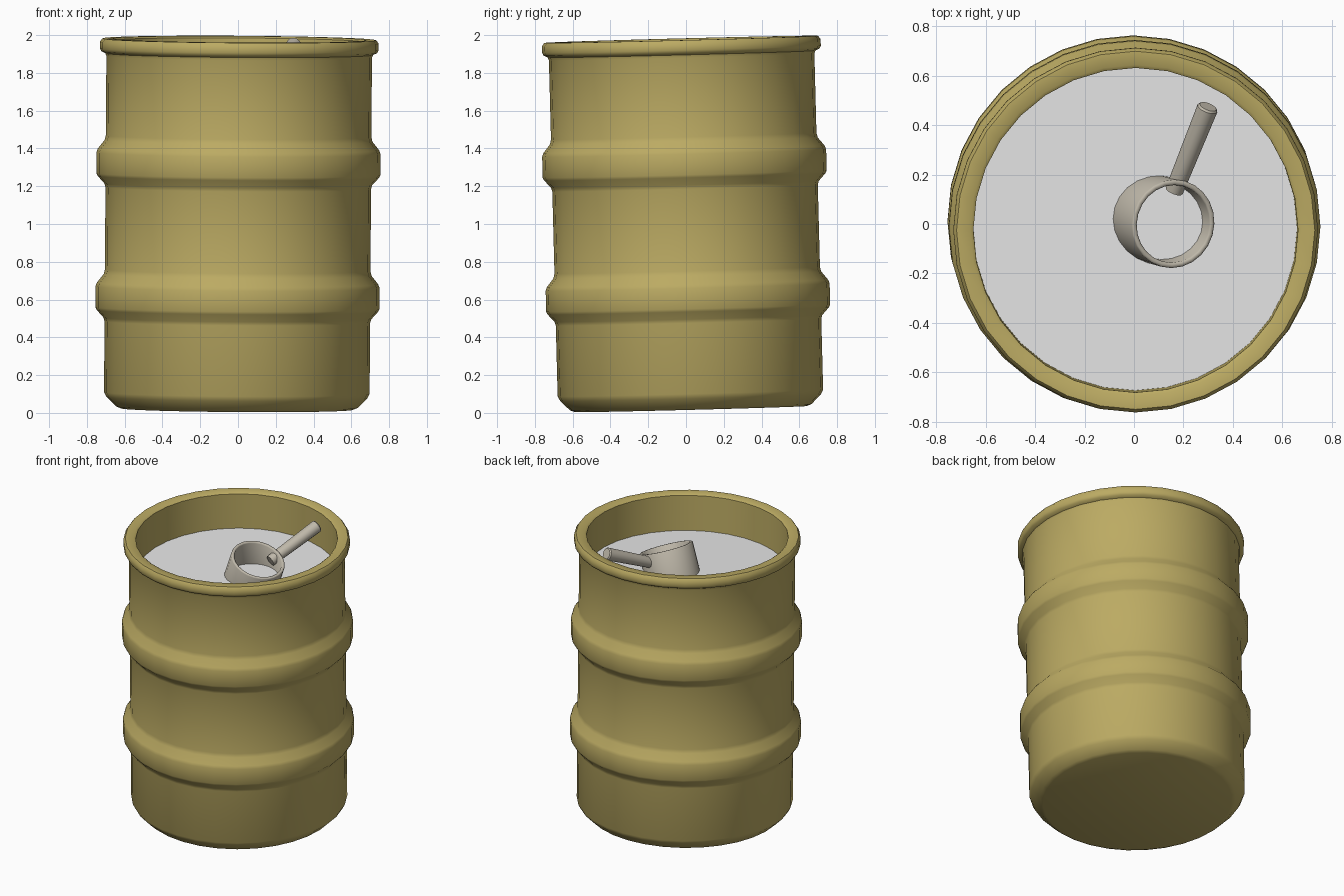
import bpy, bmesh, math
from mathutils import Vector, Matrix

if "Cube" in bpy.data.objects:
    bpy.data.objects.remove(bpy.data.objects["Cube"], do_unlink=True)


def material(name, rgb):
    m = bpy.data.materials.new(name)
    m.use_nodes = True
    m.diffuse_color = (*rgb, 1)
    m.node_tree.nodes["Principled BSDF"].inputs["Base Color"].default_value = (*rgb, 1)
    return m


def lathe(name, profile, steps, mat, matrix, closed=False, angle=40):
    """Revolve (radius, height) points around z, then place with matrix."""
    bm = bmesh.new()
    pts = [bm.verts.new((r, 0, z)) for r, z in profile]
    pairs = list(zip(pts, pts[1:]))
    if closed:
        pairs.append((pts[-1], pts[0]))
    edges = [bm.edges.new(p) for p in pairs]
    bmesh.ops.spin(bm, geom=pts + edges, cent=(0, 0, 0), axis=(0, 0, 1),
                   angle=math.tau, steps=steps, use_merge=True)
    bmesh.ops.remove_doubles(bm, verts=bm.verts, dist=0.0001)
    bmesh.ops.recalc_face_normals(bm, faces=bm.faces)
    bm.transform(matrix)
    mesh = bpy.data.meshes.new(name)
    bm.to_mesh(mesh)
    bm.free()
    mesh.materials.append(mat)
    obj = bpy.data.objects.new(name, mesh)
    bpy.context.collection.objects.link(obj)
    bpy.ops.object.select_all(action="DESELECT")
    obj.select_set(True)
    bpy.context.view_layer.objects.active = obj
    bpy.ops.object.shade_smooth_by_angle(angle=math.radians(angle))
    return obj


def along(direction, start):
    """Matrix that points local z along direction from start."""
    turn = Vector(direction).to_track_quat("Z", "Y").to_matrix().to_4x4()
    return Matrix.Translation(start) @ turn


gold = material("dull gold", (0.50, 0.405, 0.125))
grey = material("lid grey", (0.80, 0.80, 0.80))
steel = material("warm steel", (0.52, 0.48, 0.40))

# The whole barrel leans slightly
pivot = Vector((0, 0, 1))
lean = (Matrix.Translation(pivot) @ Matrix.Rotation(0.026, 4, "X")
        @ Matrix.Rotation(0.007, 4, "Y") @ Matrix.Translation(-pivot))

# Barrel body with two raised hoops, a rolled rim and a recessed top
wall, hoop, lid_z = 0.703, 0.752, 1.72
body = [(0, 0.02), (0.615, 0.02), (0.64, 0.03), (0.69, 0.08), (wall, 0.105)]
for z in (0.61, 1.32):
    body += [(wall, z - 0.13), (wall + 0.006, z - 0.11), (hoop - 0.007, z - 0.07),
             (hoop, z - 0.055), (hoop, z + 0.055), (hoop - 0.007, z + 0.075),
             (wall + 0.006, z + 0.12), (wall, z + 0.145)]
body += [(wall, 1.885), (wall + 0.006, 1.9), (0.73, 1.91), (0.738, 1.925),
         (0.738, 1.96), (0.725, 1.978), (0.67, 1.978), (0.657, 1.968),
         (0.655, lid_z)]
lathe("barrel_body", body, 32, gold, lean)

# Recessed lid
lathe("recessed_lid", [(0, lid_z), (0.656, lid_z)], 32, grey, lean)

# Slanted valve collar, an open tube that sinks into the lid
collar = [(0.18, -0.24), (0.18, -0.006), (0.176, 0), (0.164, 0),
          (0.158, -0.006), (0.158, -0.24)]
lathe("valve_collar", collar, 24, steel,
      along((0.396, -0.113, 1), (0.16, 0, 1.85)), closed=True, angle=60)

# Valve lever running up from the collar
start, end = Vector((0.163, 0.135, 1.79)), Vector((0.30, 0.475, 1.95))
length = (end - start).length
lever = [(0, 0), (0.037, 0), (0.043, length - 0.008), (0.036, length), (0, length)]
lathe("valve_lever", lever, 12, steel, along(end - start, start))
